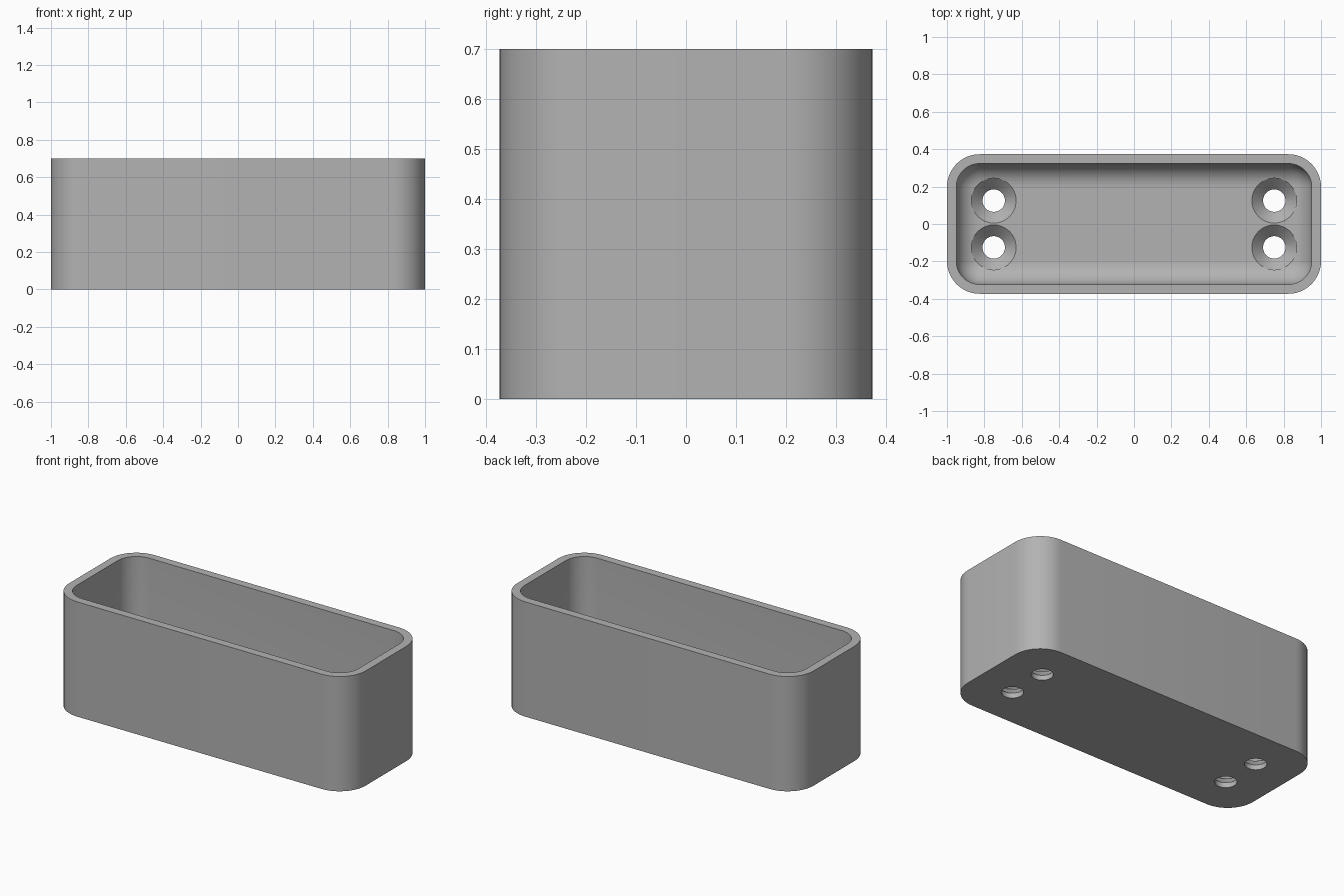
import bpy
import bmesh
from math import cos, sin, pi

if "Cube" in bpy.data.objects:
    bpy.data.objects.remove(bpy.data.objects["Cube"], do_unlink=True)

HALF_X, HALF_Y, HEIGHT = 1.0, 0.373, 0.70
WALL, FLOOR = 0.05, 0.09
OUTER_R, INNER_R = 0.175, 0.125
HOLE_R, SINK_R, SINK_START = 0.06, 0.12, 0.03
STEPS = 12

grey = bpy.data.materials.new("plain grey")
grey.use_nodes = True
colour = (0.45, 0.45, 0.45, 1)
grey.diffuse_color = colour
grey.node_tree.nodes["Principled BSDF"].inputs["Base Color"].default_value = colour


def rounded_ring(bm, hx, hy, r, z):
    """Rounded rectangle of vertices at height z."""
    ring = []
    for k, (sx, sy) in enumerate([(1, 1), (-1, 1), (-1, -1), (1, -1)]):
        for i in range(STEPS + 1):
            a = (k + i / STEPS) * pi / 2
            ring.append(bm.verts.new((sx * (hx - r) + r * cos(a),
                                      sy * (hy - r) + r * sin(a), z)))
    return ring


def round_ring(bm, x, y, r, z, n=48):
    return [bm.verts.new((x + r * cos(2 * pi * i / n), y + r * sin(2 * pi * i / n), z))
            for i in range(n)]


def loft(bm, rings):
    """Skin consecutive rings and cap both ends."""
    for a, b in zip(rings, rings[1:]):
        for i in range(len(a)):
            j = (i + 1) % len(a)
            bm.faces.new((a[i], a[j], b[j], b[i]))
    bm.faces.new(rings[0][::-1])
    bm.faces.new(rings[-1])


def finish(bm, name):
    bmesh.ops.remove_doubles(bm, verts=bm.verts, dist=0.0001)
    bmesh.ops.recalc_face_normals(bm, faces=bm.faces)
    mesh = bpy.data.meshes.new(name)
    bm.to_mesh(mesh)
    bm.free()
    mesh.materials.append(grey)
    obj = bpy.data.objects.new(name, mesh)
    bpy.context.collection.objects.link(obj)
    return obj


# Open box: outer wall, rim, inner wall, then a filleted floor
bm = bmesh.new()
ix, iy = HALF_X - WALL, HALF_Y - WALL
rings = [rounded_ring(bm, HALF_X, HALF_Y, OUTER_R, 0),
         rounded_ring(bm, HALF_X, HALF_Y, OUTER_R, HEIGHT),
         rounded_ring(bm, ix, iy, INNER_R, HEIGHT)]
for i in range(STEPS + 1):
    a = pi / 2 * i / STEPS
    inset = INNER_R * (1 - cos(a))
    rings.append(rounded_ring(bm, ix - inset, iy - inset, INNER_R - inset,
                              FLOOR + INNER_R * (1 - sin(a))))
loft(bm, rings)
box = finish(bm, "open_box")

# Countersunk screw holes, two at each end
bm = bmesh.new()
for x in (-0.75, 0.75):
    for y in (-0.125, 0.125):
        loft(bm, [round_ring(bm, x, y, r, z) for r, z in (
            (HOLE_R, -0.1), (HOLE_R, SINK_START), (SINK_R, FLOOR), (SINK_R, 0.4))])
cutter = finish(bm, "screw_hole_cutter")
cutter.hide_render = True

mod = box.modifiers.new("screw holes", "BOOLEAN")
mod.operation = "DIFFERENCE"
mod.solver = "EXACT"
mod.object = cutter
bpy.context.view_layer.objects.active = box
box.select_set(True)
bpy.ops.object.modifier_apply(modifier=mod.name)
bpy.data.objects.remove(cutter, do_unlink=True)
bpy.ops.object.shade_smooth_by_angle(angle=pi / 6)
